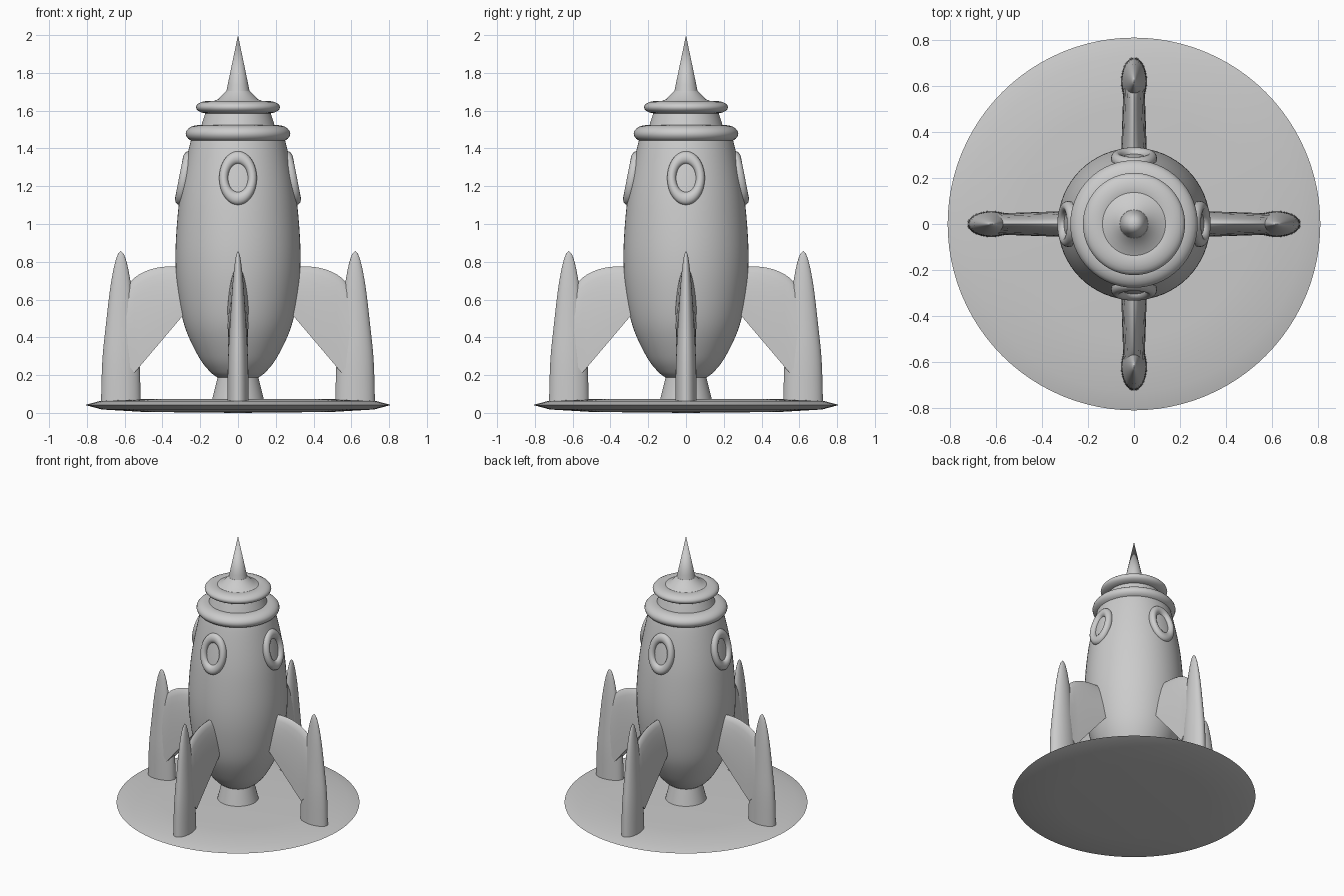
import bpy, bmesh, math
from mathutils import Matrix, Vector

if "Cube" in bpy.data.objects:
    bpy.data.objects.remove(bpy.data.objects["Cube"])

grey = bpy.data.materials.new("light_grey")
grey.use_nodes = True
grey.diffuse_color = (0.6, 0.6, 0.6, 1)
grey.node_tree.nodes["Principled BSDF"].inputs["Base Color"].default_value = (0.6, 0.6, 0.6, 1)


def finish(name, bm, angle=35):
    """Turn a bmesh into a shaded object."""
    bmesh.ops.remove_doubles(bm, verts=bm.verts, dist=1e-5)
    bmesh.ops.recalc_face_normals(bm, faces=bm.faces)
    mesh = bpy.data.meshes.new(name)
    bm.to_mesh(mesh)
    bm.free()
    mesh.materials.append(grey)
    ob = bpy.data.objects.new(name, mesh)
    bpy.context.collection.objects.link(ob)
    bpy.ops.object.select_all(action="DESELECT")
    ob.select_set(True)
    bpy.context.view_layer.objects.active = ob
    bpy.ops.object.shade_smooth_by_angle(angle=math.radians(angle))
    return ob


def smooth_profile(points, steps=6):
    """Catmull-Rom curve through the points."""
    pts = [Vector(p) for p in points]
    pts = [2 * pts[0] - pts[1]] + pts + [2 * pts[-1] - pts[-2]]
    out = []
    for a, b, c, d in zip(pts, pts[1:], pts[2:], pts[3:]):
        for i in range(steps):
            t = i / steps
            out.append(0.5 * (2 * b + (c - a) * t + (2 * a - 5 * b + 4 * c - d) * t ** 2
                              + (3 * b - a - 3 * c + d) * t ** 3))
    return out + [pts[-2]]


def lathe(bm, profile, segments=64):
    """Spin (radius, z) points about the z axis."""
    verts = [bm.verts.new((max(r, 0), 0, z)) for r, z in profile]
    edges = [bm.edges.new(pair) for pair in zip(verts, verts[1:])]
    bmesh.ops.spin(bm, geom=verts + edges, cent=(0, 0, 0), axis=(0, 0, 1),
                   angle=math.tau, steps=segments, use_duplicate=False)


def lathe_object(name, profile, segments=64, angle=35):
    bm = bmesh.new()
    lathe(bm, profile, segments)
    return finish(name, bm, angle)


def ring(major, z, rx, rz, count=20):
    """Closed oval section for a lathed ring."""
    return [(major + rx * math.cos(math.tau * i / count),
             z + rz * math.sin(math.tau * i / count)) for i in range(count + 1)]


# Launch pad
lathe_object("launch_pad", [(0, 0), (0.5, 0.005), (0.72, 0.018), (0.81, 0.042),
                            (0.73, 0.063), (0.5, 0.073), (0, 0.075)], 96, 40)

# Engine nozzle
lathe_object("engine_nozzle", [(0, 0.06), (0.14, 0.06), (0.105, 0.2), (0, 0.2)])

# Hull
hull = smooth_profile([(0.105, 0.185), (0.15, 0.22), (0.21, 0.3), (0.283, 0.46),
                       (0.32, 0.65), (0.331, 0.84), (0.318, 1.06), (0.293, 1.24),
                       (0.25, 1.44), (0.22, 1.5)])
lathe_object("hull", [(0, 0.185)] + hull + [(0, 1.5)])

# Collar rings, neck and nose
lathe_object("lower_collar", ring(0.205, 1.478, 0.072, 0.046))
lathe_object("neck", [(0, 1.49), (0.2, 1.5), (0.187, 1.545), (0.165, 1.61), (0, 1.62)])
lathe_object("upper_collar", ring(0.16, 1.618, 0.062, 0.033))
lathe_object("nose_base", [(0, 1.6), (0.16, 1.64), (0.105, 1.66), (0.062, 1.705), (0, 1.71)])
lathe_object("nose_spike", [(0, 1.69), (0.064, 1.69), (0.055, 1.735), (0, 2.0)], 48, 60)


def make_pod(spin):
    # Upright pod with an oval section
    side = smooth_profile([(0.105, 0.06), (0.098, 0.28), (0.079, 0.47),
                           (0.058, 0.65), (0.037, 0.77), (0.018, 0.835), (0, 0.857)], 4)
    bm = bmesh.new()
    lathe(bm, [(0, 0.06)] + side, 32)
    bm.transform(spin @ Matrix.Translation((0.62, 0, 0)) @ Matrix.Diagonal((1, 0.54, 1, 1)))
    return bm


def make_fin(spin):
    # Swept fin: rounded upper edge, flat lower edge
    stations, levels = 14, 14
    bm = bmesh.new()
    rows = []
    for i in range(stations + 1):
        u = i / stations
        x = 0.24 + 0.36 * u
        arc = max(0, (x - 0.36) / 0.245)
        top = 0.61 + 0.165 * math.sqrt(max(0, 1 - arc ** 2))
        low = 0.47 - 1.18 * (x - 0.33)
        if x > 0.55:
            low = 0.21 + 1.5 * (x - 0.55)
        width = 0.058 - 0.012 * u
        row = []
        for j in range(levels + 1):
            a = math.pi * j / levels
            row.append(bm.verts.new((x, width * math.cos(a), low + (top - low) * math.sin(a))))
        rows.append(row)
    for r, s in zip(rows, rows[1:]):
        for j in range(levels + 1):
            k = (j + 1) % (levels + 1)
            bm.faces.new((r[j], r[k], s[k], s[j]))
    bm.faces.new(rows[0])
    bm.faces.new(rows[-1])
    bm.transform(spin)
    return bm


def make_porthole(spin):
    # Oval window frame leaning with the hull
    bm = bmesh.new()
    lathe(bm, ring(0.076, 0, 0.024, 0.027, 16), 40)
    bm.transform(spin @ Matrix.Translation((0.285, 0, 1.243))
                 @ Matrix.Rotation(math.radians(-11), 4, "Y")
                 @ Matrix.Rotation(math.radians(90), 4, "Y")
                 @ Matrix.Diagonal((1.45, 1, 1, 1)))
    return bm


# Four matching sides
for i, side in enumerate(("left", "back", "right", "front")):
    turn = Matrix.Rotation(i * math.pi / 2, 4, "Z")
    finish(side + "_pod", make_pod(turn))
    finish(side + "_fin", make_fin(turn), 40)
    finish(side + "_porthole_frame", make_porthole(turn))
